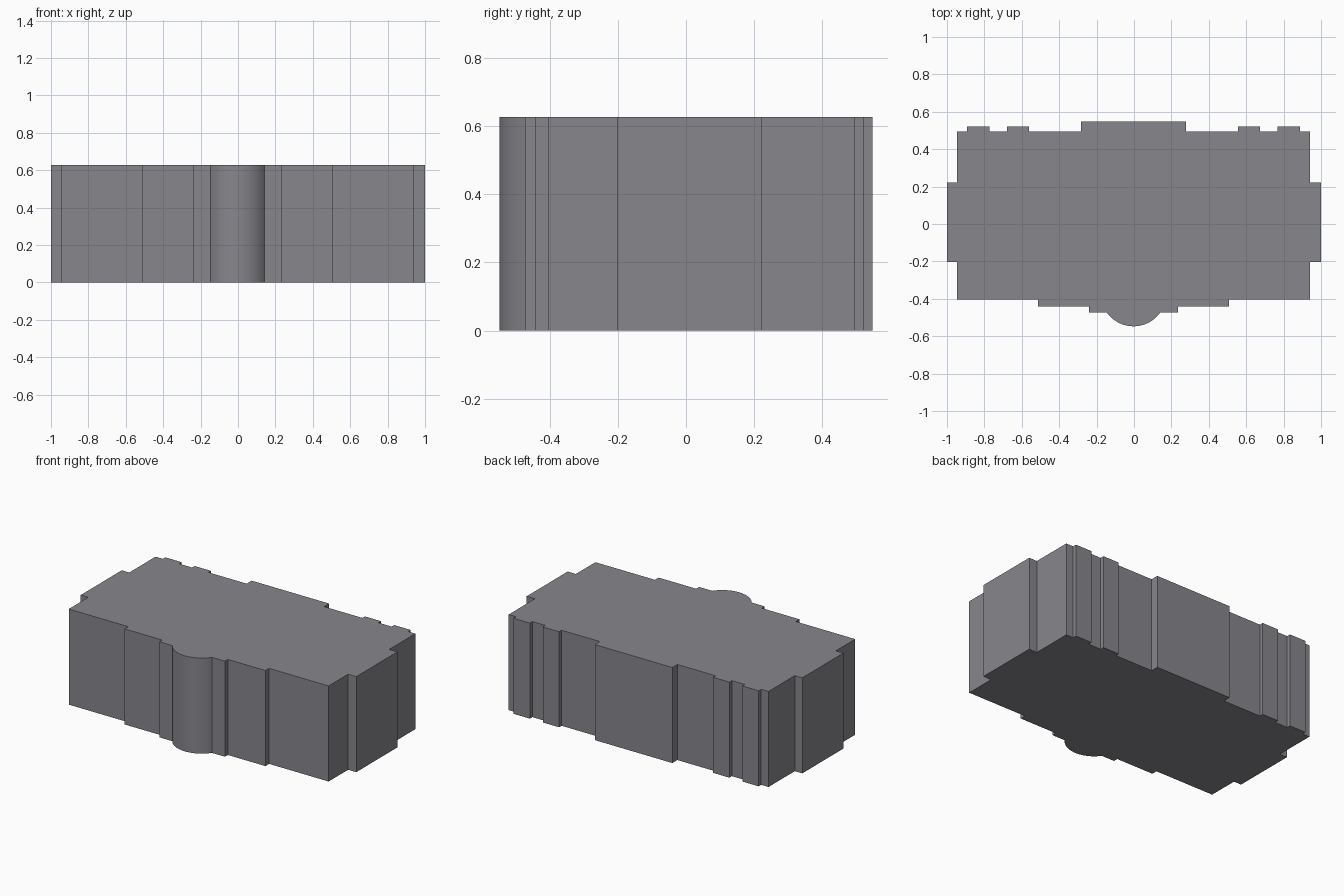
import bpy, bmesh, math

if "Cube" in bpy.data.objects:
    bpy.data.objects.remove(bpy.data.objects["Cube"])

HEIGHT = 0.627
SHIFT = -0.0025            # stepped walls sit a hair left of centre

grey = bpy.data.materials.new("warm_grey")
grey.diffuse_color = (0.245, 0.24, 0.265, 1.0)
grey.use_nodes = True
grey.node_tree.nodes["Principled BSDF"].inputs["Base Color"].default_value = grey.diffuse_color

# Rounded bay at the front: right half of the arc, from the tip outwards
BAY_HALF, BAY_Y, TIP_Y = 0.144, -0.472, -0.547
depth = BAY_Y - TIP_Y
radius = (BAY_HALF ** 2 + depth ** 2) / (2 * depth)
sweep = math.asin(BAY_HALF / radius)
STEPS = 14
half = [(radius * math.sin(sweep * i / STEPS),
         TIP_Y + radius * (1 - math.cos(sweep * i / STEPS)))
        for i in range(STEPS + 1)]

# Stepped front, side wing and back pilasters, right half
half += [
    (0.238, BAY_Y), (0.238, -0.442), (0.511, -0.442), (0.511, -0.404),
    (0.943, -0.404), (0.943, -0.202), (1.0, -0.202), (1.0, 0.223),
    (0.943, 0.223), (0.943, 0.495), (0.89, 0.495), (0.89, 0.521),
    (0.771, 0.521), (0.771, 0.495), (0.677, 0.495), (0.677, 0.521),
    (0.559, 0.521), (0.559, 0.495), (0.281, 0.495), (0.281, 0.547),
]

# Mirror the half footprint (the bay tip is shared)
outline = half + [(-x, y) for x, y in reversed(half[1:])]
outline = [(x if abs(x) > 0.99 else x + SHIFT, y) for x, y in outline]

# Extrude the footprint into a solid block
bm = bmesh.new()
base = bm.faces.new([bm.verts.new((x, y, 0)) for x, y in outline])
walls = bmesh.ops.extrude_face_region(bm, geom=[base], use_keep_orig=True)
top = [v for v in walls["geom"] if isinstance(v, bmesh.types.BMVert)]
bmesh.ops.translate(bm, verts=top, vec=(0, 0, HEIGHT))
bmesh.ops.recalc_face_normals(bm, faces=bm.faces)
mesh = bpy.data.meshes.new("building_block")
bm.to_mesh(mesh)
bm.free()

block = bpy.data.objects.new("building_block", mesh)
bpy.context.collection.objects.link(block)
mesh.materials.append(grey)

# Smooth the bay, keep the corners crisp
bpy.context.view_layer.objects.active = block
block.select_set(True)
bpy.ops.object.shade_smooth_by_angle(angle=math.radians(30))
